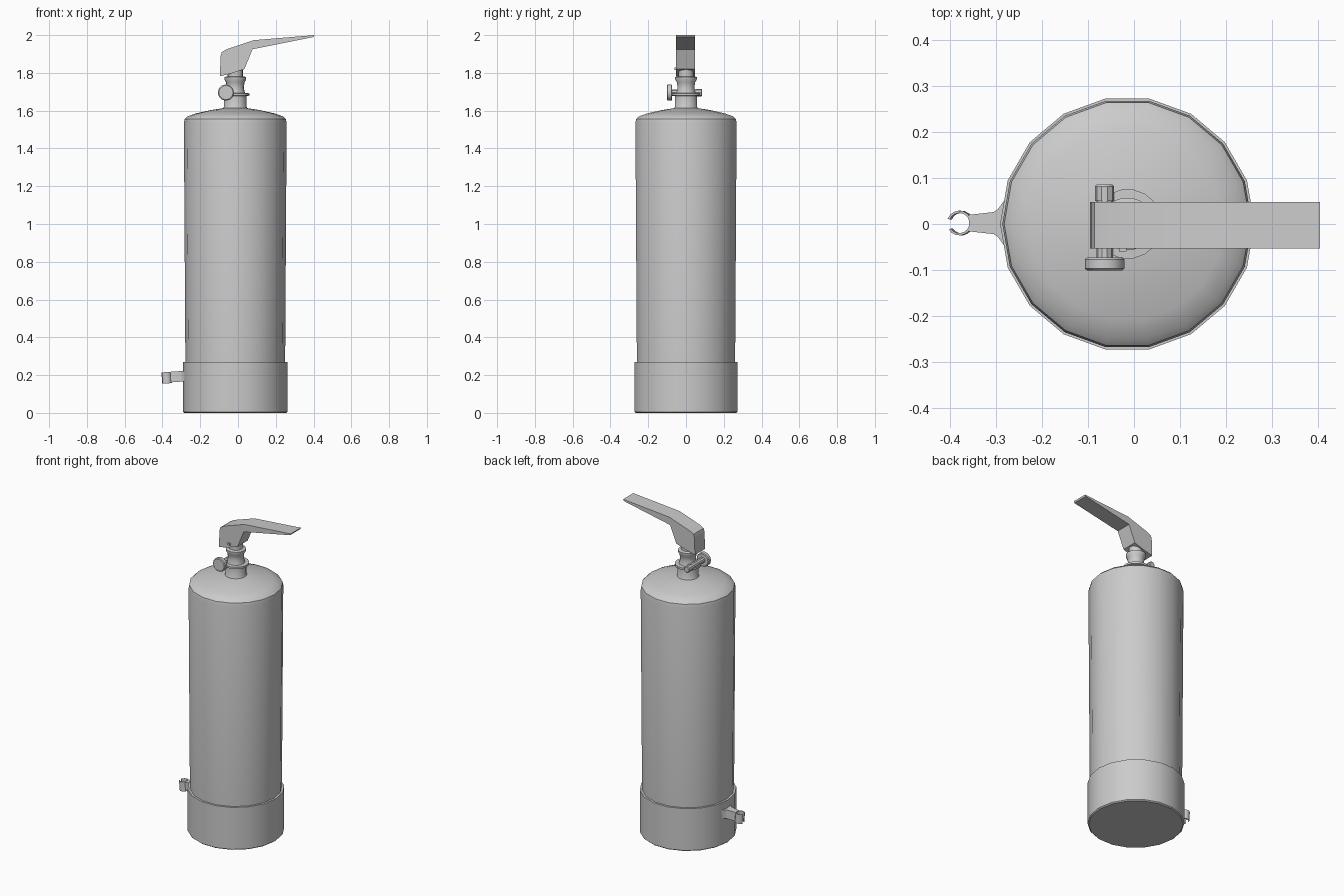
import bpy, math
from mathutils import Matrix

if "Cube" in bpy.data.objects:
    bpy.data.objects.remove(bpy.data.objects["Cube"])

CX = -0.0145          # axis of the cylinder


def finish(name, verts, faces, matrix=Matrix(), angle=35):
    me = bpy.data.meshes.new(name)
    me.from_pydata(verts, [], faces)
    me.transform(matrix)
    ob = bpy.data.objects.new(name, me)
    bpy.context.collection.objects.link(ob)
    bpy.ops.object.select_all(action='DESELECT')
    bpy.context.view_layer.objects.active = ob
    ob.select_set(True)
    bpy.ops.object.shade_smooth_by_angle(angle=math.radians(angle))
    return ob


def lathe(name, profile, n, matrix):
    """Revolve (radius, height) points, listed bottom to top, with capped ends."""
    verts = [(r * math.cos(2 * math.pi * i / n), r * math.sin(2 * math.pi * i / n), z)
             for r, z in profile for i in range(n)]
    faces = [(k * n + i, k * n + (i + 1) % n, (k + 1) * n + (i + 1) % n, (k + 1) * n + i)
             for k in range(len(profile) - 1) for i in range(n)]
    last = (len(profile) - 1) * n
    faces += [tuple(reversed(range(n))), tuple(range(last, last + n))]
    return finish(name, verts, faces, matrix)


def prism(name, outline, lo, hi, matrix, angle=35):
    """Extrude a counter-clockwise outline along local z."""
    n = len(outline)
    verts = [(x, y, lo) for x, y in outline] + [(x, y, hi) for x, y in outline]
    faces = [(i, (i + 1) % n, n + (i + 1) % n, n + i) for i in range(n)]
    faces += [tuple(reversed(range(n))), tuple(range(n, 2 * n))]
    return finish(name, verts, faces, matrix, angle)


axis = Matrix.Translation((CX, 0, 0))

# Base cup and tank
lathe("base_cup", [(0.27, 0), (0.277, 0.006), (0.277, 0.27), (0.262, 0.27)], 18, axis)
lathe("tank", [(0.264, 0.25), (0.272, 1.535), (0.268, 1.555), (0.252, 1.57),
               (0.21, 1.585), (0.13, 1.603), (0.06, 1.614)], 18, axis)

# Neck with collar and flared top
lathe("neck", [(0.068, 1.605), (0.060, 1.62), (0.060, 1.677), (0.076, 1.68),
               (0.076, 1.692), (0.052, 1.693), (0.045, 1.72), (0.049, 1.75),
               (0.058, 1.765), (0.058, 1.778), (0.040, 1.782), (0.040, 1.83)], 18, axis)

# Cross valve: knob at the front, rod through the neck, cap at the back
valve = Matrix.Translation((-0.064, 0, 1.696)) @ Matrix.Rotation(-math.pi / 2, 4, 'X')
lathe("valve_knob", [(0.038, -0.101), (0.043, -0.097), (0.043, -0.077), (0.038, -0.073)], 12, valve)
lathe("valve_rod", [(0.018, -0.075), (0.018, 0.06)], 10, valve)
lathe("valve_cap", [(0.021, 0.05), (0.021, 0.082), (0.017, 0.086)], 10, valve)

# Lever handle, profile in the front plane
upright = Matrix.Rotation(math.pi / 2, 4, 'X')
lever = [(-0.096, 1.782), (-0.025, 1.80), (0.034, 1.82), (0.077, 1.925), (0.40, 1.99),
         (0.405, 2.0), (0.082, 1.973), (-0.06, 1.925), (-0.086, 1.91), (-0.092, 1.89)]
prism("lever_handle", lever, -0.048, 0.053, upright, 30)
pin = [(-0.033, 1.816), (-0.016, 1.816), (-0.016, 1.828), (-0.033, 1.828)]
prism("lever_pin", pin, 0.05, 0.06, upright)

# Hose clip: flared arm and open ring, slightly tilted
clip = Matrix.Translation((-0.378, 0.002, 0.186)) @ Matrix.Rotation(-0.07, 4, 'Y')
half = [(0.021, 0.018), (0.075, 0.024), (0.084, 0.03), (0.1, 0.052), (0.115, 0.055)]
prism("hose_clip_arm", [(x, -y) for x, y in half] + half[::-1], -0.026, 0.03, clip)
steps = [math.radians(-148 + 308 * i / 14) for i in range(15)]
ring = [(0.027 * math.cos(a), 0.027 * math.sin(a)) for a in steps]
ring += [(0.022 * math.cos(a), 0.022 * math.sin(a)) for a in reversed(steps)]
prism("hose_clip_ring", ring, -0.03, 0.03, clip)
